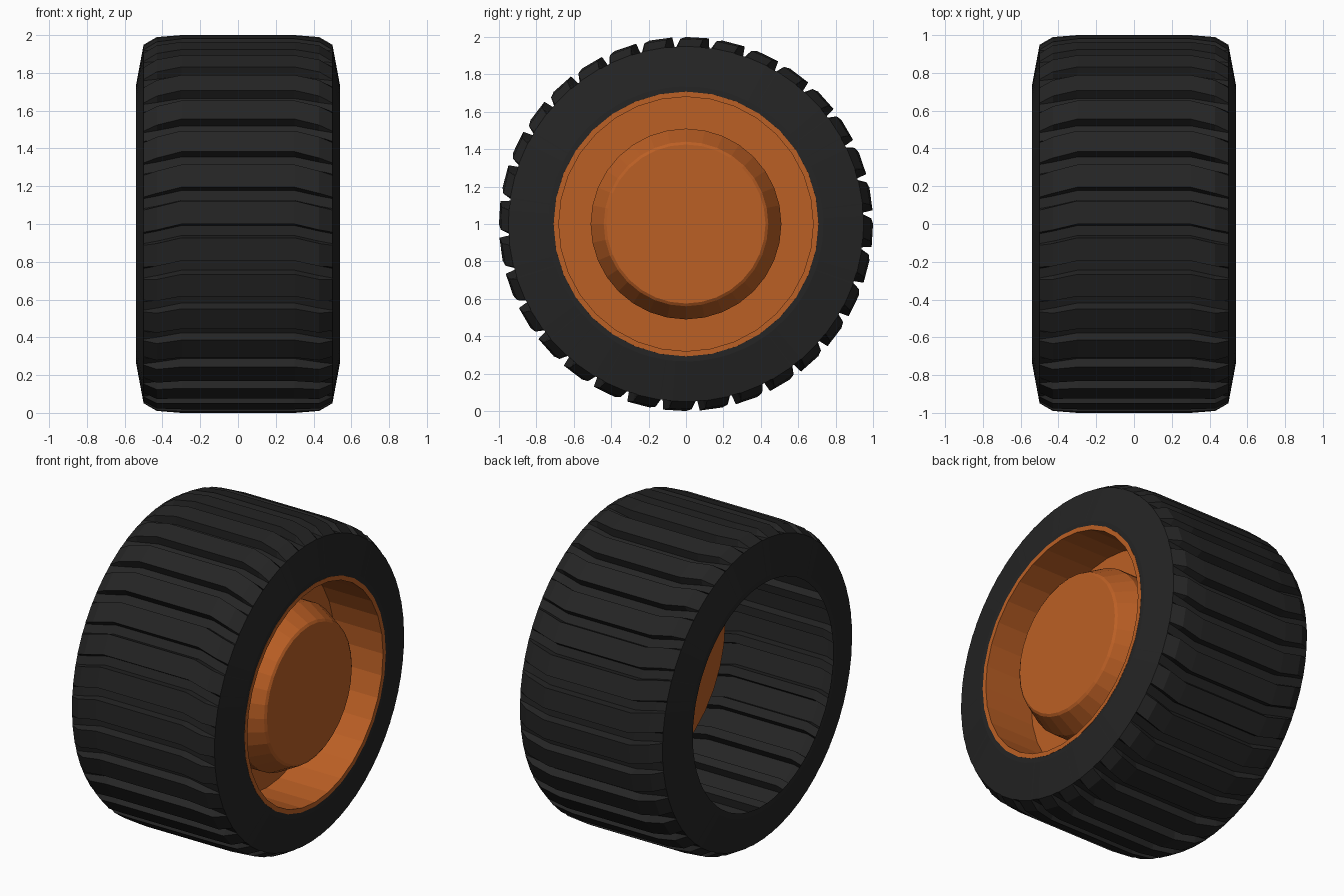
import bpy, bmesh
from math import cos, sin, radians

if "Cube" in bpy.data.objects:
    bpy.data.objects.remove(bpy.data.objects["Cube"])


def material(name, rgb):
    m = bpy.data.materials.new(name)
    m.diffuse_color = (*rgb, 1)
    m.use_nodes = True
    m.node_tree.nodes["Principled BSDF"].inputs["Base Color"].default_value = m.diffuse_color
    return m


def ring_mesh(name, columns, mat):
    """Skin consecutive closed rings; each ring is a list of (x, radius, degrees)."""
    bm = bmesh.new()
    rings = []
    for col in columns:
        rings.append([bm.verts.new((x, -r * cos(radians(a)), 1 + r * sin(radians(a))))
                      for x, r, a in col])
    n = len(rings[0])
    for A, B in zip(rings, rings[1:]):
        for i in range(n):
            j = (i + 1) % n
            bm.faces.new((A[i], A[j], B[j], B[i]))
    return bm, rings


def finish(name, bm, mat):
    bmesh.ops.recalc_face_normals(bm, faces=bm.faces)
    me = bpy.data.meshes.new(name)
    bm.to_mesh(me)
    bm.free()
    ob = bpy.data.objects.new(name, me)
    bpy.context.collection.objects.link(ob)
    me.materials.append(mat)
    return ob


def lathe(name, profile, mat, sides=32, cap=False):
    cols = [[(x, r, 360 * k / sides) for k in range(sides)] for x, r in profile]
    bm, rings = ring_mesh(name, cols, mat)
    if cap:
        bm.faces.new(rings[-1])
    return finish(name, bm, mat)


rubber = material("rubber", (0.018, 0.018, 0.018))
orange = material("orange_paint", (0.50, 0.115, 0.018))

# Tyre shell: sidewalls plus 32 tread blocks separated by bent grooves
STEP, FLOOR = 360 / 32, 0.948
half = [  # x, block radius, groove floor radius, angular shift of the groove
    (0.54, 0.703, 0.703, -2.6),
    (0.54, 0.735, 0.735, -2.6),
    (0.50, 0.950, FLOOR, -2.6),
    (0.43, 0.990, FLOOR, -1.8),
    (0.30, 1.000, FLOOR, 0.0),
]
sections = [(-x, r, f, s) for x, r, f, s in half] + half[::-1]
columns = []
for x, r, f, s in sections:
    ring = []
    for k in range(32):
        a = k * STEP + s
        ring += [(x, f, a - 3.7), (x, f, a - 0.5), (x, r, a), (x, r, a + STEP - 4.2)]
    columns.append(ring)
bm, _ = ring_mesh("tyre", columns, rubber)
finish("tyre", bm, rubber)

# Rim: outer lip, straight barrel and recessed disc
lathe("rim", [(0.525, 0.71), (0.541, 0.708), (0.541, 0.68), (0.20, 0.68), (0.20, 0.51)], orange)

# Hub: hollow drum with a chamfered front and flat cap
lathe("hub", [(0.20, 0.51), (0.36, 0.51), (0.49, 0.44), (0.50, 0.425)], orange, cap=True)
